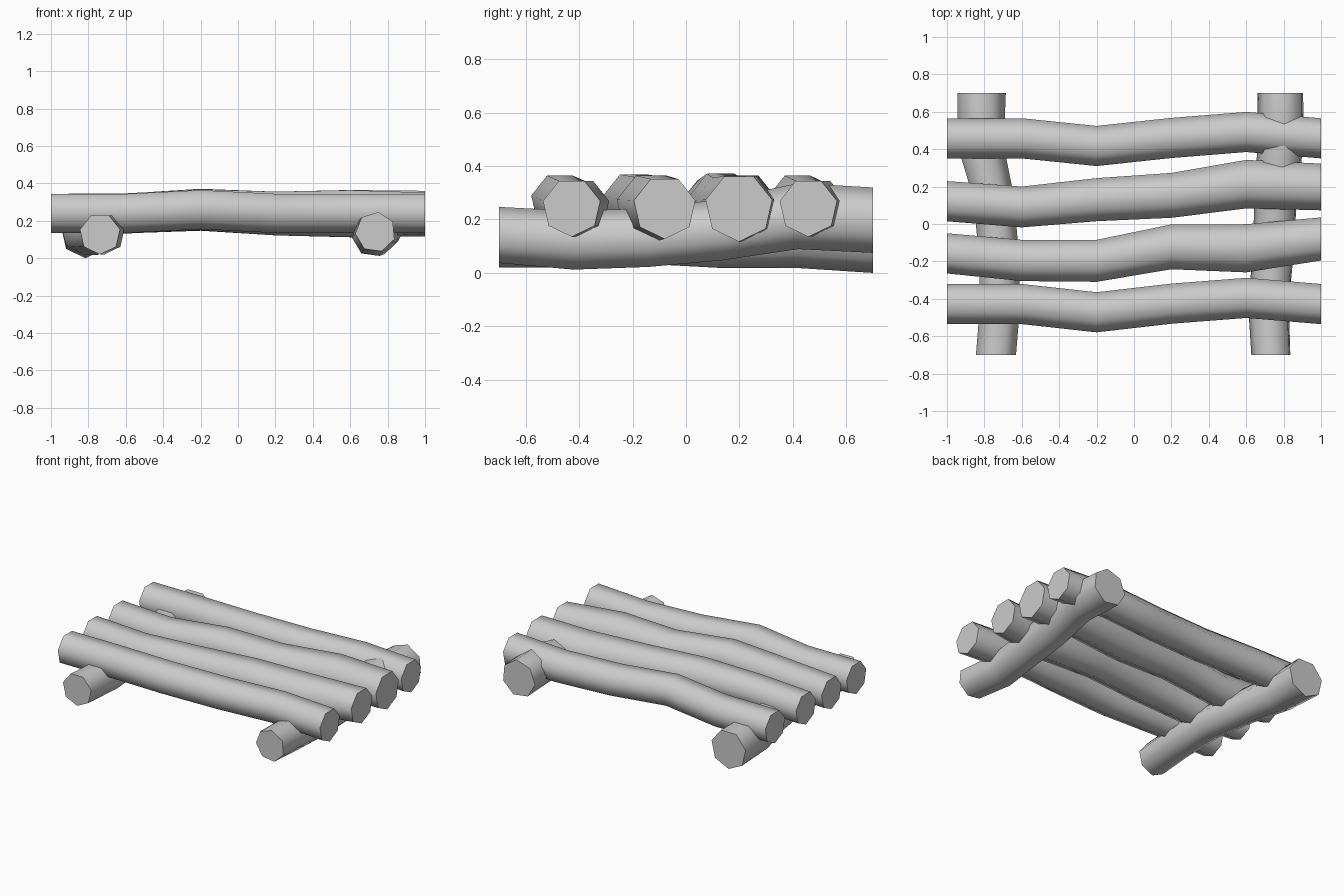
import bpy, bmesh
from math import sin, cos, pi, radians

if "Cube" in bpy.data.objects:
    bpy.data.objects.remove(bpy.data.objects["Cube"])

SIDES = 7


def make_log(name, axis, half, path, turn=0.0):
    """Seven-sided log along an axis; path holds (sideways, height, radius) at even stations."""
    bm = bmesh.new()
    rings = []
    for i, (s, h, r) in enumerate(path):
        t = -half + 2 * half * i / (len(path) - 1)
        ring = []
        for k in range(SIDES):
            a = -pi / 2 + radians(turn) + 2 * pi * k / SIDES
            u, z = s + r * cos(a), h + r * sin(a)
            ring.append(bm.verts.new((t, u, z) if axis == 'X' else (u, t, z)))
        rings.append(ring)
    for a, b in zip(rings, rings[1:]):
        for k in range(SIDES):
            n = (k + 1) % SIDES
            bm.faces.new((a[k], a[n], b[n], b[k]))
    bm.faces.new(rings[0])
    bm.faces.new(rings[-1])
    bmesh.ops.recalc_face_normals(bm, faces=bm.faces)
    mesh = bpy.data.meshes.new(name)
    bm.to_mesh(mesh)
    bm.free()
    ob = bpy.data.objects.new(name, mesh)
    bpy.context.collection.objects.link(ob)
    # round sides, crisp end cuts
    bpy.ops.object.select_all(action='DESELECT')
    ob.select_set(True)
    bpy.context.view_layer.objects.active = ob
    bpy.ops.object.shade_smooth_by_angle(angle=radians(60))


# Deck logs: side drift and radius per station, shared height profile
heights = [0.245, 0.245, 0.265, 0.245, 0.245, 0.245]
even = [0.11] * 6
deck = [
    ([-0.428, -0.428, -0.472, -0.426, -0.395, -0.428], even),
    ([-0.157, -0.195, -0.197, -0.122, -0.13, -0.08], [0.11, 0.113, 0.115, 0.123, 0.132, 0.118]),
    ([0.122, 0.091, 0.13, 0.153, 0.213, 0.198], [0.11, 0.112, 0.118, 0.123, 0.133, 0.128]),
    ([0.458, 0.458, 0.417, 0.46, 0.492, 0.458], even),
]
for i, (ys, rs) in enumerate(deck):
    make_log(f"deck_log_{i + 1}", 'X', 1.0, list(zip(ys, heights, rs)))

# Cross bearers underneath
make_log("left_bearer", 'Y', 0.7, [
    (-0.738, 0.13, 0.11), (-0.715, 0.13, 0.11), (-0.725, 0.143, 0.11),
    (-0.75, 0.13, 0.112), (-0.82, 0.145, 0.127), (-0.815, 0.133, 0.133)])
make_log("right_bearer", 'Y', 0.7, [
    (0.735, 0.14, 0.108), (0.722, 0.12, 0.113), (0.75, 0.13, 0.113),
    (0.76, 0.16, 0.118), (0.787, 0.21, 0.127), (0.787, 0.195, 0.126)], turn=180 / SIDES - 8)
